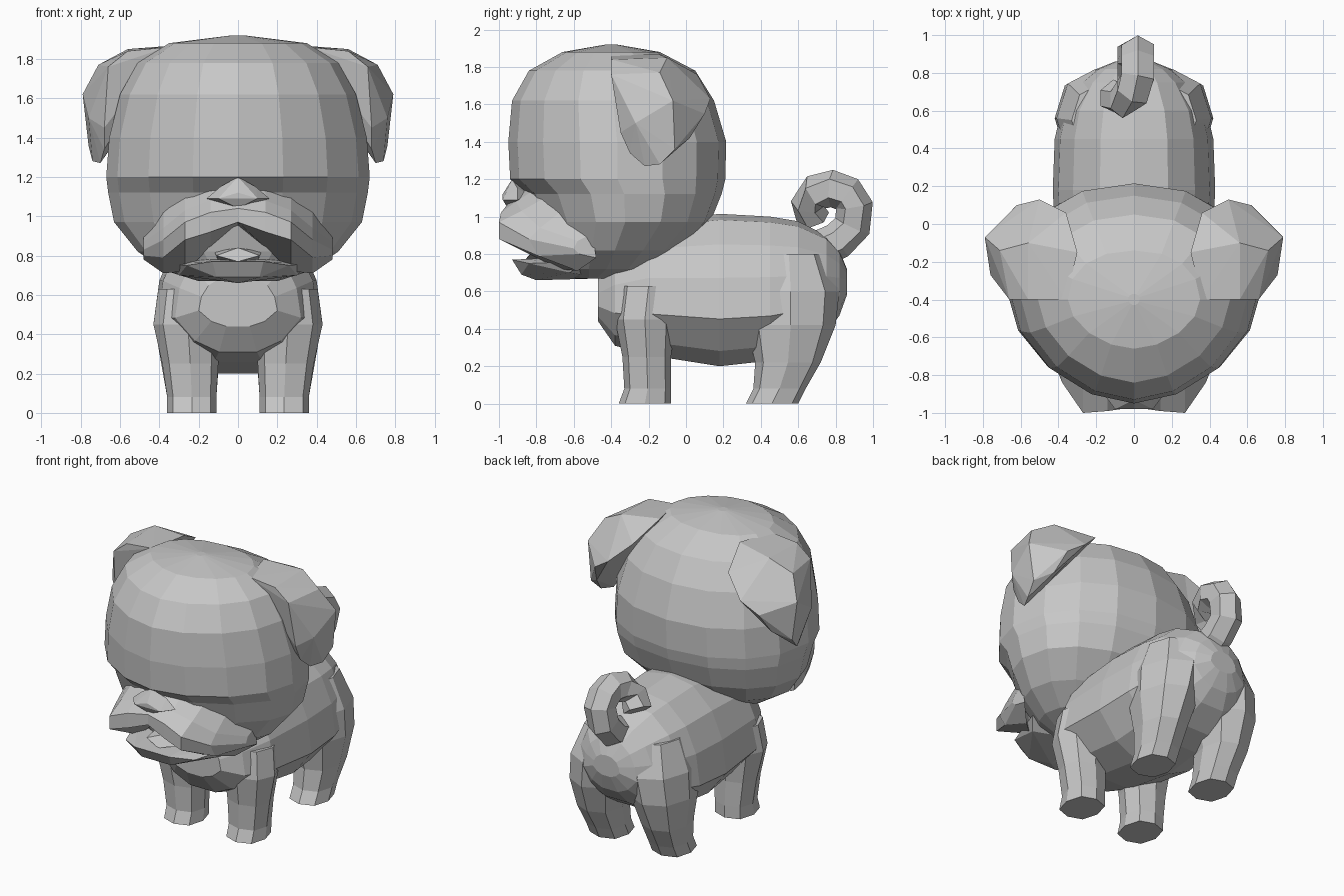
import bpy, bmesh
from math import cos, sin, pi, copysign
from mathutils import Vector

if "Cube" in bpy.data.objects:
    bpy.data.objects.remove(bpy.data.objects["Cube"], do_unlink=True)

coat = bpy.data.materials.new("grey_coat")
coat.use_nodes = True
GREY = (0.57, 0.57, 0.57, 1)
coat.diffuse_color = GREY
coat.node_tree.nodes["Principled BSDF"].inputs["Base Color"].default_value = GREY


def finish(name, bm):
    bmesh.ops.recalc_face_normals(bm, faces=bm.faces)
    mesh = bpy.data.meshes.new(name)
    bm.to_mesh(mesh)
    bm.free()
    mesh.materials.append(coat)
    obj = bpy.data.objects.new(name, mesh)
    bpy.context.collection.objects.link(obj)


def loft(name, rings):
    """Skin a list of equal-length point rings and cap both ends."""
    bm = bmesh.new()
    loops = [[bm.verts.new(p) for p in ring] for ring in rings]
    n = len(loops[0])
    for a, b in zip(loops, loops[1:]):
        for i in range(n):
            j = (i + 1) % n
            bm.faces.new((a[i], a[j], b[j], b[i]))
    bm.faces.new(loops[0])
    bm.faces.new(loops[-1])
    finish(name, bm)


def hull(name, points):
    bm = bmesh.new()
    for p in points:
        bm.verts.new(p)
    out = bmesh.ops.convex_hull(bm, input=bm.verts[:])
    junk = set(out["geom_interior"]) | set(out["geom_unused"])
    bmesh.ops.delete(bm, geom=[g for g in junk if isinstance(g, bmesh.types.BMVert)], context="VERTS")
    finish(name, bm)


def oval(n, a, b, power=2.0, turn=0.0):
    """Superellipse points with half sizes a and b."""
    pts = []
    for i in range(n):
        t = 2 * pi * (i + turn) / n
        c, s = cos(t), sin(t)
        pts.append((a * copysign(abs(c) ** (2 / power), c), b * copysign(abs(s) ** (2 / power), s)))
    return pts


def head_ring(z, front, back, w):
    """Round at the back, tapering towards the face."""
    half = (back - front) / 2
    pts = oval(16, w, half, 2.2)[:9] + oval(16, w, half, 1.8)[9:]
    return [(u, (front + back) / 2 + v, z) for u, v in pts]


# Head: height, front, back, half width
head = [(0.67, -0.6, -0.35, 0.2), (0.72, -0.7, -0.15, 0.36), (0.82, -0.74, -0.02, 0.51),
        (0.97, -0.78, 0.13, 0.63), (1.12, -0.85, 0.19, 0.66), (1.2, -0.94, 0.21, 0.67),
        (1.4, -0.95, 0.215, 0.655), (1.62, -0.93, 0.15, 0.6), (1.78, -0.84, 0.05, 0.51),
        (1.88, -0.66, -0.14, 0.35), (1.92, -0.43, -0.37, 0.03)]
loft("head", [head_ring(*row) for row in head])

# Body: domed back, sides widest low down, tucked belly
half_section = [(0, 1), (0.42, 0.96), (0.75, 0.8), (0.93, 0.58), (1, 0.31), (0.68, 0.1), (0.3, 0)]
section = half_section + [(-u, v) for u, v in half_section[:0:-1]]
# Position, bottom, top, half width
body = [(-0.47, 0.44, 0.7, 0.2), (-0.38, 0.31, 0.87, 0.32), (-0.2, 0.26, 0.97, 0.41),
        (0.18, 0.2, 1.015, 0.43), (0.45, 0.23, 1.0, 0.42), (0.6, 0.28, 0.975, 0.385),
        (0.75, 0.38, 0.9, 0.29), (0.82, 0.47, 0.82, 0.2), (0.86, 0.58, 0.72, 0.1)]
loft("body", [[(u * w, y, lo + v * (hi - lo)) for u, v in section] for y, lo, hi, w in body])


def leg_ring(z, front, back, inner, outer, power):
    cx, cy = (inner + outer) / 2, (front + back) / 2
    return [(cx + u, cy + v, z) for u, v in oval(8, (outer - inner) / 2, (back - front) / 2, power)]


# Legs: height, front, back, inner side, outer side, squareness
front_leg = [(0, -0.36, -0.08, 0.11, 0.36, 2.5), (0.08, -0.33, -0.08, 0.11, 0.36, 2.5),
             (0.25, -0.34, -0.08, 0.1, 0.385, 2.4), (0.45, -0.38, -0.06, 0.08, 0.43, 2.1),
             (0.63, -0.36, -0.04, 0.1, 0.405, 2)]
hind_leg = [(0, 0.32, 0.6, 0.11, 0.36, 2.5), (0.08, 0.36, 0.64, 0.11, 0.36, 2.5),
            (0.22, 0.37, 0.72, 0.1, 0.385, 2.4), (0.42, 0.32, 0.8, 0.04, 0.42, 2.1),
            (0.6, 0.3, 0.82, 0, 0.41, 2), (0.8, 0.36, 0.74, 0.04, 0.33, 2)]

# Ears: folded flap from the crown to the hanging tip
ear = [(0.36, -0.4, 1.86), (0.56, -0.4, 1.84), (0.66, -0.4, 1.76), (0.66, -0.36, 1.6), (0.68, -0.35, 1.45),
       (0.68, -0.3, 1.34), (0.7, -0.22, 1.27), (0.74, -0.14, 1.28), (0.76, -0.06, 1.36), (0.76, -0.27, 1.5),
       (0.79, -0.07, 1.62), (0.71, -0.14, 1.77), (0.56, -0.1, 1.85), (0.36, 0.06, 1.76),
       (0.5, 0.13, 1.63), (0.62, 0.1, 1.55), (0.66, 0.02, 1.42), (0.3, -0.15, 1.87)]

for side, s in (("left", 1), ("right", -1)):
    for part, rows in (("front_leg", front_leg), ("hind_leg", hind_leg)):
        loft(f"{side}_{part}", [[(s * x, y, z) for x, y, z in leg_ring(*row)] for row in rows])
    hull(f"{side}_ear", [(s * x, y, z) for x, y, z in ear])

# Upper lip: drooping cross-sections (y, z) from the middle to the cheek
lip = [(0, [(-0.82, 1.18), (-0.92, 1.11), (-0.97, 1.04), (-0.97, 0.97), (-0.72, 0.95)]),
       (0.14, [(-0.8, 1.15), (-0.91, 1.08), (-0.99, 1.02), (-0.99, 0.92), (-0.7, 0.84)]),
       (0.27, [(-0.72, 1.12), (-0.88, 1.03), (-1.0, 0.97), (-1.0, 0.88), (-0.68, 0.72)]),
       (0.38, [(-0.64, 1.05), (-0.78, 0.94), (-0.84, 0.88), (-0.79, 0.79), (-0.58, 0.71)]),
       (0.48, [(-0.5, 0.91), (-0.58, 0.87), (-0.6, 0.83), (-0.57, 0.8), (-0.48, 0.78)])]
sections = [(-x, p) for x, p in lip[:0:-1]] + lip
loft("upper_lip", [[(x, y, z) for y, z in pts] for x, pts in sections])


def both(points):
    return [(s * x, y, z) for x, y, z in points for s in ((1, -1) if x else (1,))]


# Nose, lower jaw and tongue
hull("nose", both([(0, -0.93, 1.2), (0.09, -0.9, 1.15), (0.16, -0.9, 1.09), (0.1, -0.98, 1.09),
                   (0, -0.98, 1.12), (0, -0.95, 1.04), (0, -0.8, 1.1)]))
hull("lower_jaw", both([(0.13, -0.93, 0.77), (0.26, -0.84, 0.75), (0.11, -0.88, 0.69), (0, -0.8, 0.66),
                        (0.3, -0.62, 0.7), (0.36, -0.55, 0.76), (0, -0.45, 0.67), (0.15, -0.7, 0.78)]))
hull("tongue", both([(0.11, -0.83, 0.8), (0, -0.86, 0.77), (0, -0.8, 0.84), (0.12, -0.68, 0.82), (0.1, -0.7, 0.77)]))

# Curled tail: hexagonal tube following a tight spiral
path = [Vector(p) for p in ((0, 0.7, 0.82), (0, 0.81, 0.87), (0, 0.89, 0.95), (0.02, 0.9, 1.06), (0.02, 0.86, 1.12),
                            (0.02, 0.78, 1.15), (-0.01, 0.7, 1.13), (-0.06, 0.65, 1.07), (-0.11, 0.68, 0.99))]
tube = []
for i, p in enumerate(path):
    along = (path[min(i + 1, len(path) - 1)] - path[max(i - 1, 0)]).normalized()
    across = along.cross(Vector((1, 0, 0))).normalized()
    r = 0.1 if i < 7 else 0.09
    tube.append([p + across * u + across.cross(along) * v for u, v in oval(6, r, r)])
loft("tail", tube)
